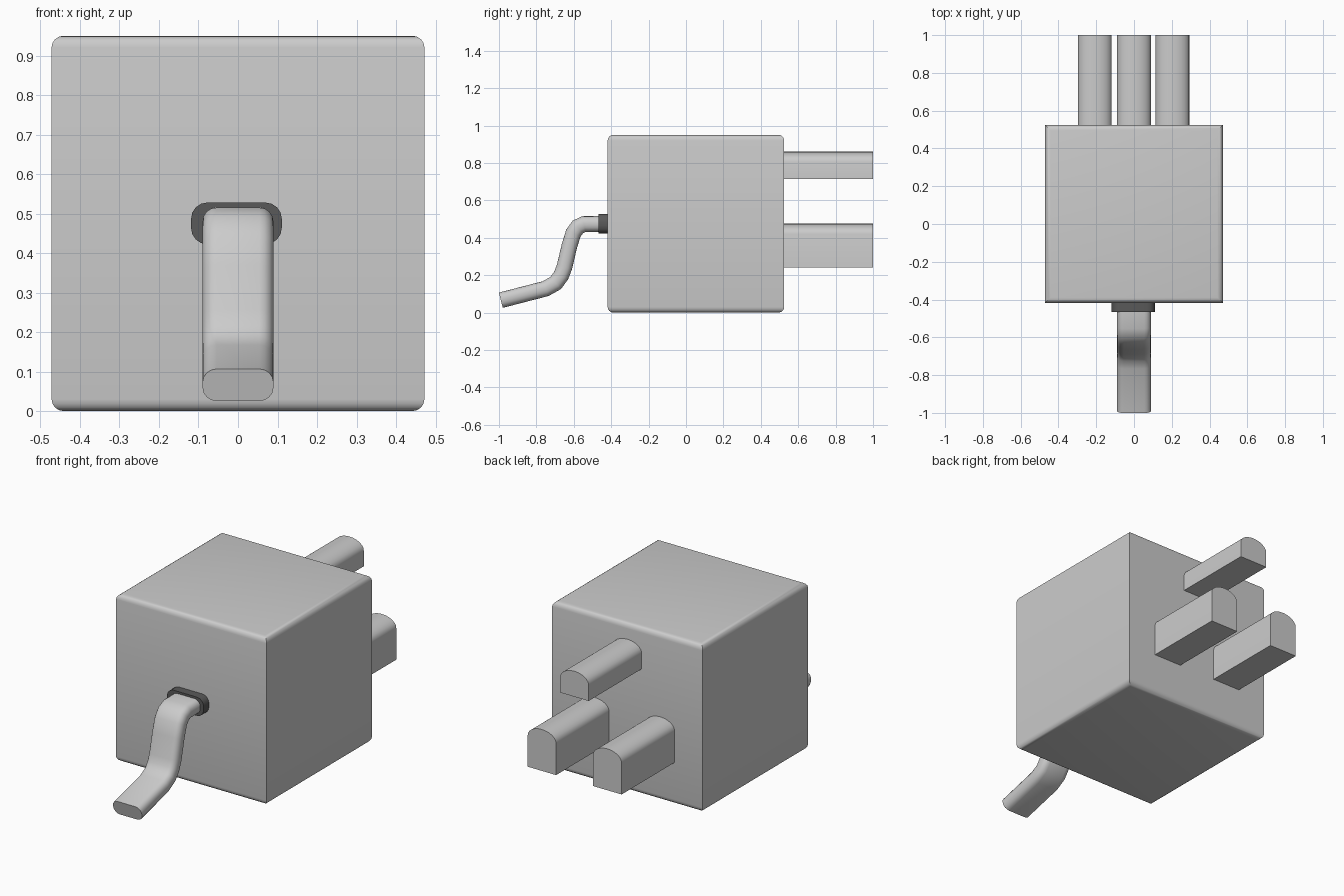
import bpy, bmesh, math
from mathutils import Vector

if "Cube" in bpy.data.objects:
    bpy.data.objects.remove(bpy.data.objects["Cube"])


def make_object(name, bm, angle=35):
    bmesh.ops.recalc_face_normals(bm, faces=bm.faces)
    mesh = bpy.data.meshes.new(name)
    bm.to_mesh(mesh)
    bm.free()
    obj = bpy.data.objects.new(name, mesh)
    bpy.context.collection.objects.link(obj)
    bpy.ops.object.select_all(action='DESELECT')
    obj.select_set(True)
    bpy.context.view_layer.objects.active = obj
    bpy.ops.object.shade_smooth_by_angle(angle=math.radians(angle))
    return obj


def rounded_rect(hw, hh, r, steps=4):
    """Closed cross-section, as (across, up) offsets."""
    pts = []
    for k, (sx, sz) in enumerate(((1, 1), (-1, 1), (-1, -1), (1, -1))):
        for i in range(steps + 1):
            a = math.radians(90 * k + 90 * i / steps)
            pts.append((sx * (hw - r) + r * math.cos(a),
                        sz * (hh - r) + r * math.sin(a)))
    return pts


def sweep(name, section, path, x=0.0):
    """Sweep a section along a path of (y, z) points, mitred at each bend."""
    bm = bmesh.new()
    path = [Vector(p) for p in path]
    rings = []
    for i, p in enumerate(path):
        d0 = (p - path[max(i - 1, 0)]).normalized()
        d1 = (path[min(i + 1, len(path) - 1)] - p).normalized()
        d = (d0 + d1).normalized()
        up = Vector((-d.y, d.x))
        if d.x < 0:
            up = -up
        full = d1 if d1.length else d0
        up /= max(abs(d.dot(full)), 0.5)
        rings.append([bm.verts.new((x + a, p.x + up.x * b, p.y + up.y * b))
                      for a, b in section])
    n = len(section)
    for r0, r1 in zip(rings, rings[1:]):
        for j in range(n):
            k = (j + 1) % n
            bm.faces.new((r0[j], r0[k], r1[k], r1[j]))
    bm.faces.new(rings[0])
    bm.faces.new(rings[-1])
    return make_object(name, bm)


# Body: block with rounded top and bottom rims, sharp upright edges
bm = bmesh.new()
bmesh.ops.create_cube(bm, size=1)
for v in bm.verts:
    v.co = (v.co.x * 0.944, v.co.y * 0.944 + 0.053, (v.co.z + 0.5) * 0.95)
rims = [e for e in bm.edges if abs(e.verts[0].co.z - e.verts[1].co.z) < 0.01]
bmesh.ops.bevel(bm, geom=rims, offset=0.03, segments=4, profile=0.5, affect='EDGES')
make_object("plug_body", bm)


# Pins: flat base and sides with an arched top
def pin(name, x, bottom, side_height):
    section = [(-0.089, 0), (0.089, 0)]
    for i in range(13):
        a = math.pi * i / 12
        section.append((0.089 * math.cos(a), side_height + 0.055 * math.sin(a)))
    section.pop(2)
    section[1:1] = []
    section.insert(2, (0.089, side_height))
    return sweep(name, section, [(0.50, bottom), (1.0, bottom)], x)


pin("upper_pin", 0, 0.715, 0.09)
for side, x in (("left", -0.207), ("right", 0.204)):
    pin(side + "_lower_pin", x, 0.24, 0.18)

# Collar where the cord enters the body
collar = sweep("cord_collar", rounded_rect(0.115, 0.053, 0.042),
               [(-0.40, 0.475), (-0.467, 0.475)], -0.004)
dark = bpy.data.materials.new("dark_grey")
dark.diffuse_color = (0.1, 0.1, 0.1, 1)
dark.use_nodes = True
dark.node_tree.nodes["Principled BSDF"].inputs["Base Color"].default_value = dark.diffuse_color
collar.data.materials.append(dark)

# Flat cord drooping out of the front
sweep("cord", rounded_rect(0.09, 0.042, 0.036),
      [(-0.42, 0.474), (-0.545, 0.473), (-0.578, 0.458), (-0.602, 0.425),
       (-0.623, 0.358), (-0.650, 0.243), (-0.668, 0.197), (-0.697, 0.158),
       (-0.75, 0.128), (-0.99, 0.066)])
